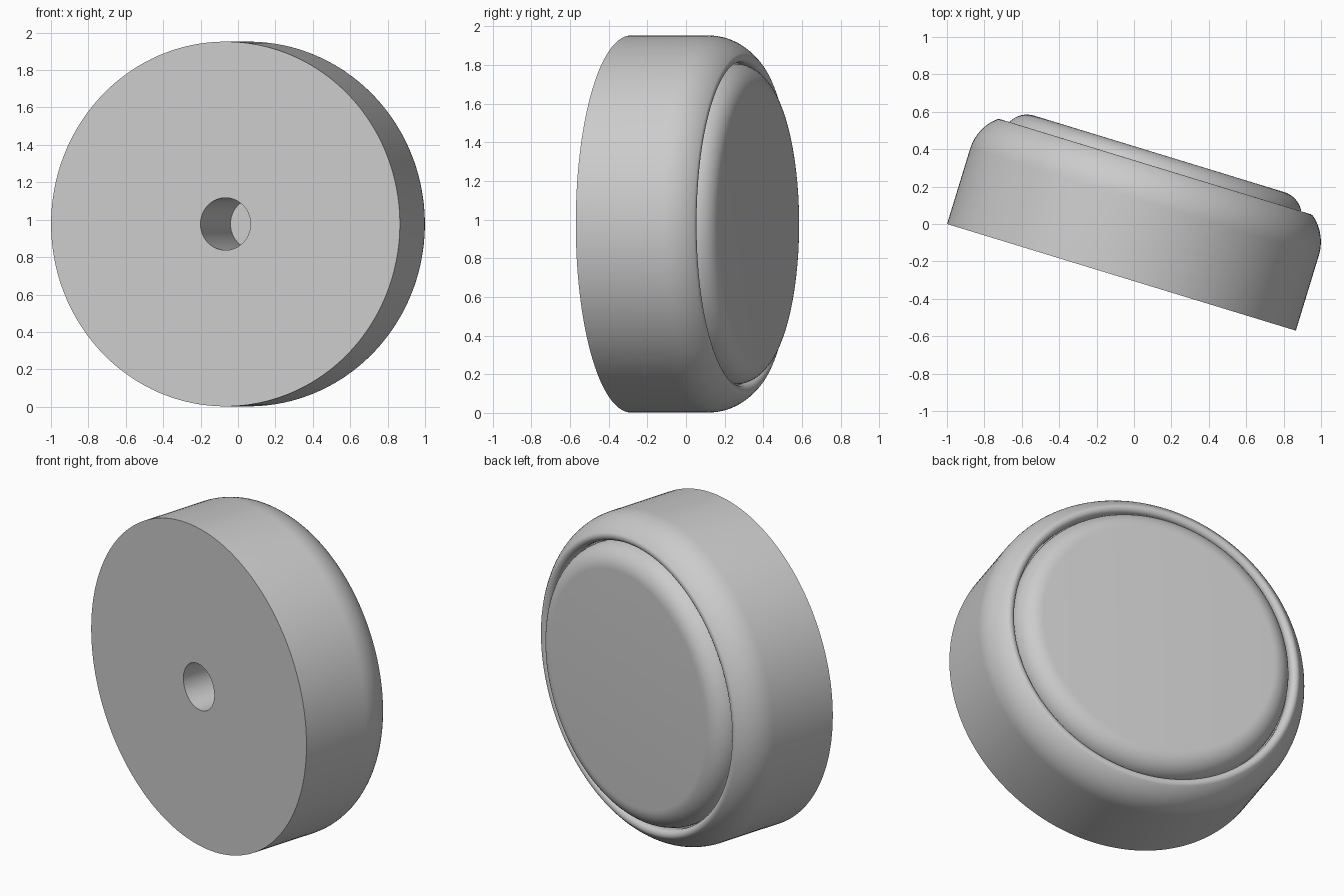
import bpy, bmesh
from math import sin, cos, radians, pi
from mathutils import Matrix

cube = bpy.data.objects.get("Cube")
if cube:
    bpy.data.objects.remove(cube, do_unlink=True)

grey = bpy.data.materials.new("light_grey")
grey.use_nodes = True
colour = (0.6, 0.6, 0.6, 1)
grey.diffuse_color = colour
grey.node_tree.nodes["Principled BSDF"].inputs["Base Color"].default_value = colour

SEGMENTS = 160
# Local z runs from the flat front face to the back, turned to one side
PLACE = (Matrix.Translation((-0.067, -0.285, 0.977))
         @ Matrix.Rotation(radians(-17), 4, 'Z')
         @ Matrix.Rotation(radians(-90), 4, 'X'))


def arc(radius, height, size, start, end, steps=12):
    """Profile points on a circular arc, angles in degrees."""
    angles = [radians(start + (end - start) * i / steps) for i in range(steps + 1)]
    return [(radius + size * cos(a), height + size * sin(a)) for a in angles]


def lathe(name, profile):
    """Spin a (radius, height) profile around the axis."""
    bm = bmesh.new()
    rings = []
    for r, h in profile:
        if r < 1e-6:
            rings.append([bm.verts.new((0, 0, h))] * SEGMENTS)
        else:
            rings.append([bm.verts.new((r * cos(2 * pi * i / SEGMENTS),
                                        r * sin(2 * pi * i / SEGMENTS), h))
                          for i in range(SEGMENTS)])
    for low, high in zip(rings, rings[1:]):
        for i in range(SEGMENTS):
            j = (i + 1) % SEGMENTS
            corners = dict.fromkeys((low[i], low[j], high[j], high[i]))
            bm.faces.new(list(corners))
    mesh = bpy.data.meshes.new(name)
    bm.to_mesh(mesh)
    bm.free()
    mesh.materials.append(grey)
    obj = bpy.data.objects.new(name, mesh)
    bpy.context.collection.objects.link(obj)
    obj.matrix_world = PLACE
    bpy.ops.object.select_all(action='DESELECT')
    obj.select_set(True)
    bpy.context.view_layer.objects.active = obj
    bpy.ops.object.shade_smooth_by_angle(angle=radians(30))


# Drum with a blind hole in front and a rounded lip behind
hole = [(0, 0.55), (0.14, 0.55), (0.14, 0)]
shoulder = arc(0.725, 0.42, 0.25, 0, 50)
lip = arc(0.8667, 0.5885, 0.03, 50, 180)[1:]
lathe("drum_body", hole + [(0.975, 0)] + shoulder + lip + [(0.8367, 0.56), (0.83, 0.56)])

# Raised cap with a rounded edge, set inside the lip
lathe("back_cap", arc(0.70, 0.56, 0.13, 0, 90) + [(0, 0.69)])
